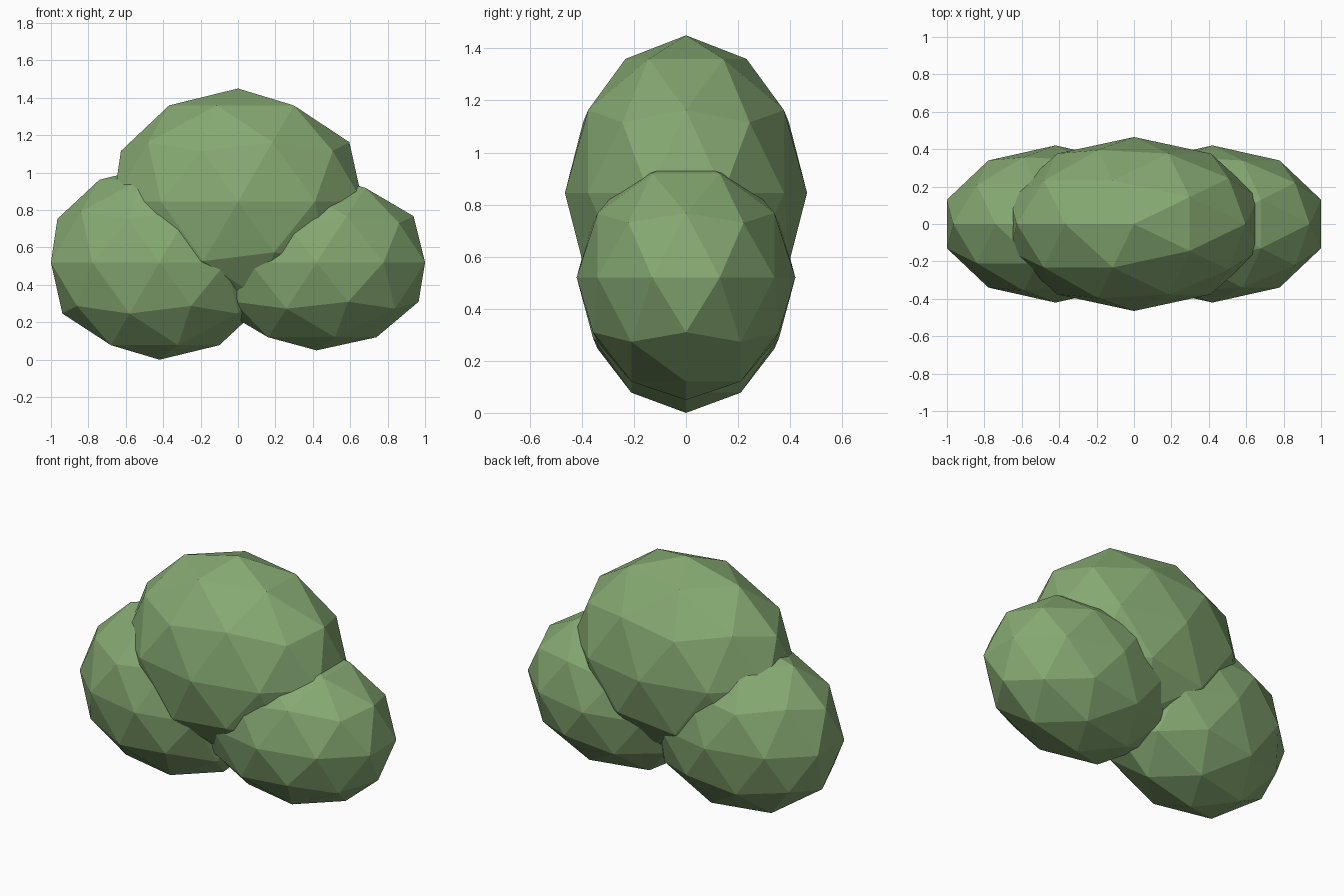
import bpy
import math

if "Cube" in bpy.data.objects:
    bpy.data.objects.remove(bpy.data.objects["Cube"])

leaf = bpy.data.materials.new("leaf_green")
leaf.diffuse_color = (0.24, 0.40, 0.17, 1.0)
leaf.use_nodes = True
leaf.node_tree.nodes["Principled BSDF"].inputs["Base Color"].default_value = leaf.diffuse_color


def clump(name, centre, radii):
    """Flat-faceted leaf clump: a squashed icosphere."""
    bpy.ops.mesh.primitive_ico_sphere_add(subdivisions=2, radius=1, location=centre,
                                          rotation=(0, 0, math.pi))
    ob = bpy.context.object
    ob.name = name
    ob.scale = radii
    ob.data.materials.append(leaf)
    bpy.ops.object.transform_apply(location=False, rotation=True, scale=True)
    bpy.ops.object.shade_flat()
    return ob


# Two low side clumps and the large crown resting on them
clump("left_clump", (-0.42, 0, 0.52), (0.61, 0.42, 0.52))
clump("right_clump", (0.42, 0, 0.52), (0.61, 0.42, 0.47))
clump("top_clump", (0, 0, 0.845), (0.70, 0.465, 0.605))
